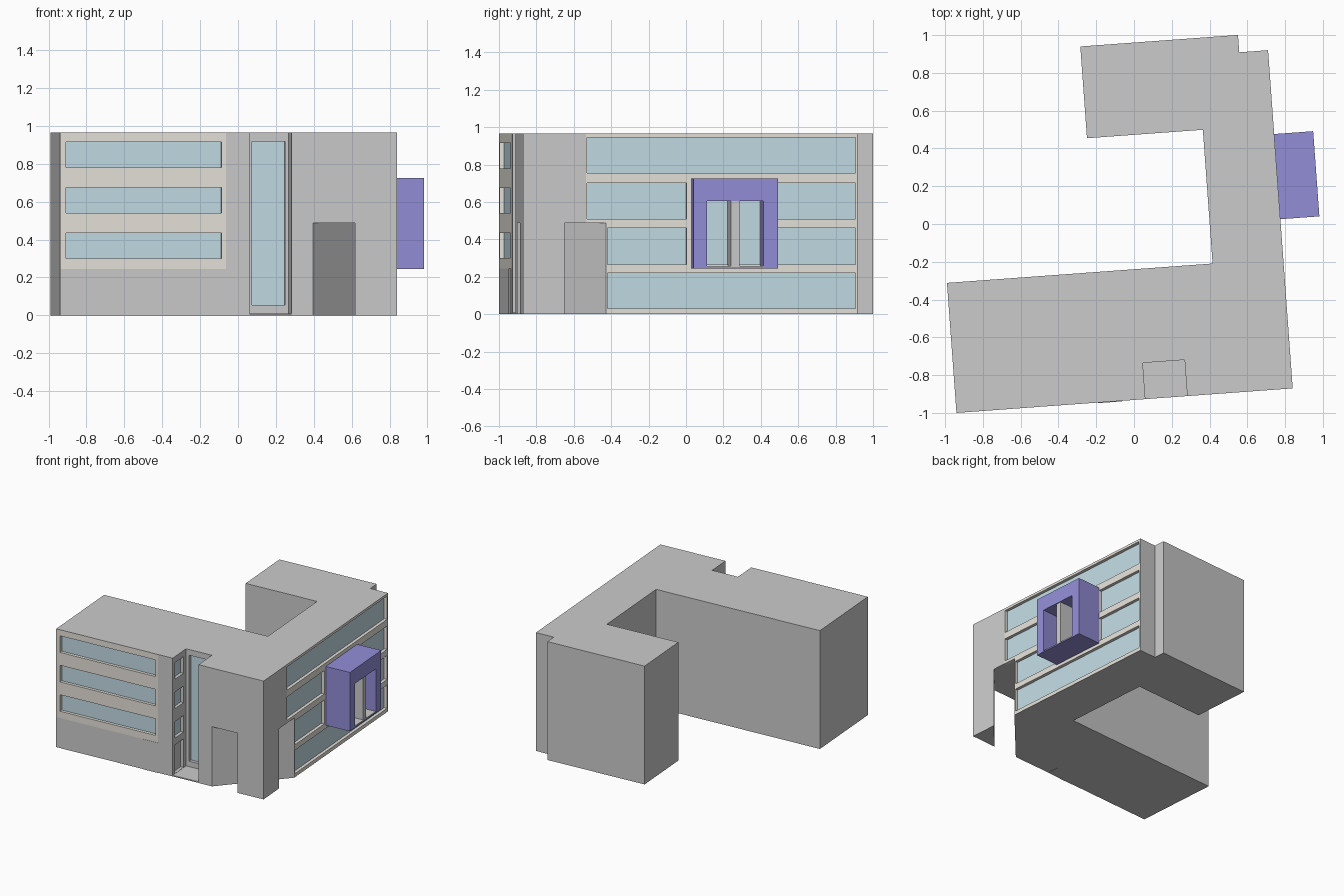
import bpy, bmesh
from math import radians
from mathutils import Matrix

if "Cube" in bpy.data.objects:
    bpy.data.objects.remove(bpy.data.objects["Cube"])

# The building is laid out in its own u/v plan, slightly turned to the world axes
PLAN = Matrix.Translation((-0.94, -1.0, 0)) @ Matrix.Rotation(radians(4.17), 4, 'Z')
H = 0.965      # roof height
W = 1.785      # right wall
D = 0.03       # window recess


def material(name, rgb):
    m = bpy.data.materials.new(name)
    m.diffuse_color = (*rgb, 1)
    m.use_nodes = True
    m.node_tree.nodes["Principled BSDF"].inputs["Base Color"].default_value = m.diffuse_color
    return m


BEIGE = material("beige", (0.79, 0.76, 0.70))
GLASS = material("glass", (0.54, 0.71, 0.78))
PURPLE = material("purple", (0.29, 0.27, 0.68))
WARM = material("warm_grey", (0.69, 0.68, 0.67))


def prism(name, outline, z0, z1, mat=None):
    """Plan outline extruded upwards."""
    bm = bmesh.new()
    face = bm.faces.new([bm.verts.new((u, v, z0)) for u, v in outline])
    ext = bmesh.ops.extrude_face_region(bm, geom=[face])
    top = [g for g in ext["geom"] if isinstance(g, bmesh.types.BMVert)]
    bmesh.ops.translate(bm, verts=top, vec=(0, 0, z1 - z0))
    bmesh.ops.recalc_face_normals(bm, faces=bm.faces)
    bm.transform(PLAN)
    me = bpy.data.meshes.new(name)
    bm.to_mesh(me)
    bm.free()
    ob = bpy.data.objects.new(name, me)
    bpy.context.collection.objects.link(ob)
    if mat:
        me.materials.append(mat)
    return ob


def box(name, u0, u1, v0, v1, z0, z1, mat=None):
    return prism(name, [(u0, v0), (u1, v0), (u1, v1), (u0, v1)], z0, z1, mat)


def cut(target, cutter):
    mod = target.modifiers.new("cut", 'BOOLEAN')
    mod.operation = 'DIFFERENCE'
    mod.solver = 'EXACT'
    mod.object = cutter
    bpy.context.view_layer.objects.active = target
    bpy.ops.object.modifier_apply(modifier=mod.name)
    bpy.data.objects.remove(cutter)


# Main body: C-shaped plan with front notch and stepped back corner
body = prism("building_body", [
    (0, 0), (1.003, 0), (1.003, 0.192), (1.225, 0.192), (1.225, 0), (W, 0),
    (W, 1.795), (1.632, 1.795), (1.632, 1.887), (0.795, 1.887),
    (0.795, 1.40), (1.41, 1.40), (1.41, 0.69), (0, 0.69)], 0, H)

# Diagonal passage behind the triangular corner pillar
e = 0.1
cut(body, prism("passage_cutter", [(1.34 - e, -e), (1.562 - e, -e),
                                   (W + e, 0.222 + e), (W + e, 0.442 + e)], -0.1, 0.487))

# Front facade: beige panel with three window bands
cut(body, box("front_pocket", 0.004, 0.878, -0.1, D, 0.245, 0.962))
front = box("front_facade", 0.004, 0.878, 0, D, 0.245, 0.962, BEIGE)
BANDS = [(0.30, 0.435), (0.54, 0.675), (0.78, 0.915)]
for i, (z0, z1) in enumerate(BANDS):
    cut(front, box("cutter", 0.033, 0.855, -0.1, 0.1, z0, z1))
    box(f"front_window_{i}", 0.03, 0.858, D - 0.005, D + 0.002, z0, z1, GLASS)
box("front_door", 0.752, 0.878, -0.003, 0.01, 0, 0.245, WARM)

# Right facade: stepped panel with window bands and the entrance opening
parts = [(0.446, 0.003, 0.487), (0.336, 0.487, 0.962)]
for v0, z0, z1 in parts:
    cut(body, box("right_pocket", W - D, W + 0.1, v0, 1.79, z0, z1))
panels = [box(f"right_facade_{n}", W - D, W, v0, 1.79, z0, z1, BEIGE)
          for n, (v0, z0, z1) in zip(("lower", "upper"), parts)]
windows = [
    (0.452, 1.782, 0.03, 0.22), (0.452, 0.875, 0.265, 0.46),
    (1.352, 1.782, 0.265, 0.46), (0.341, 0.875, 0.51, 0.70),
    (1.352, 1.782, 0.51, 0.70), (0.341, 1.782, 0.755, 0.945),
    (0.969, 1.272, 0.265, 0.605)]
for i, (v0, v1, z0, z1) in enumerate(windows):
    for panel, (_, p0, p1) in zip(panels, parts):
        if z0 < p1 and z1 > p0:
            cut(panel, box("cutter", W - 0.1, W + 0.1, v0, v1, z0, z1))
    box(f"right_window_{i}", W - D - 0.002, W - D + 0.005, v0, v1, z0, z1, GLASS)

# Front notch: tall window, side windows, side door and floor
cut(body, box("cutter", 1.03, 1.205, 0.1, 0.192 + D, 0.055, 0.918))
box("notch_tall_window", 1.03, 1.205, 0.187 + D, 0.194 + D, 0.055, 0.918, GLASS)
for i, (z0, z1) in enumerate(BANDS):
    cut(body, box("cutter", 1.003 - D, 1.1, 0.035, 0.155, z0, z1))
    box(f"notch_side_window_{i}", 1.001 - D, 1.008 - D, 0.035, 0.155, z0, z1, GLASS)
cut(body, box("cutter", 1.003 - D, 1.1, 0.035, 0.155, 0.012, 0.245))
box("notch_side_door", 1.001 - D, 1.008 - D, 0.035, 0.155, 0.012, 0.245, WARM)
box("notch_floor", 1.003, 1.225, 0, 0.192, 0.001, 0.01, WARM)

# Projecting entrance portal with central column
portal = box("entrance_portal", W, 1.992, 0.898, 1.35, 0.245, 0.725, PURPLE)
cut(portal, box("cutter", W - 0.1, 2.1, 0.969, 1.272, 0.252, 0.605))
box("entrance_floor", W, 1.99, 0.969, 1.272, 0.251, 0.257)
box("entrance_column", W - D, 1.985, 1.098, 1.145, 0.252, 0.605, WARM)
